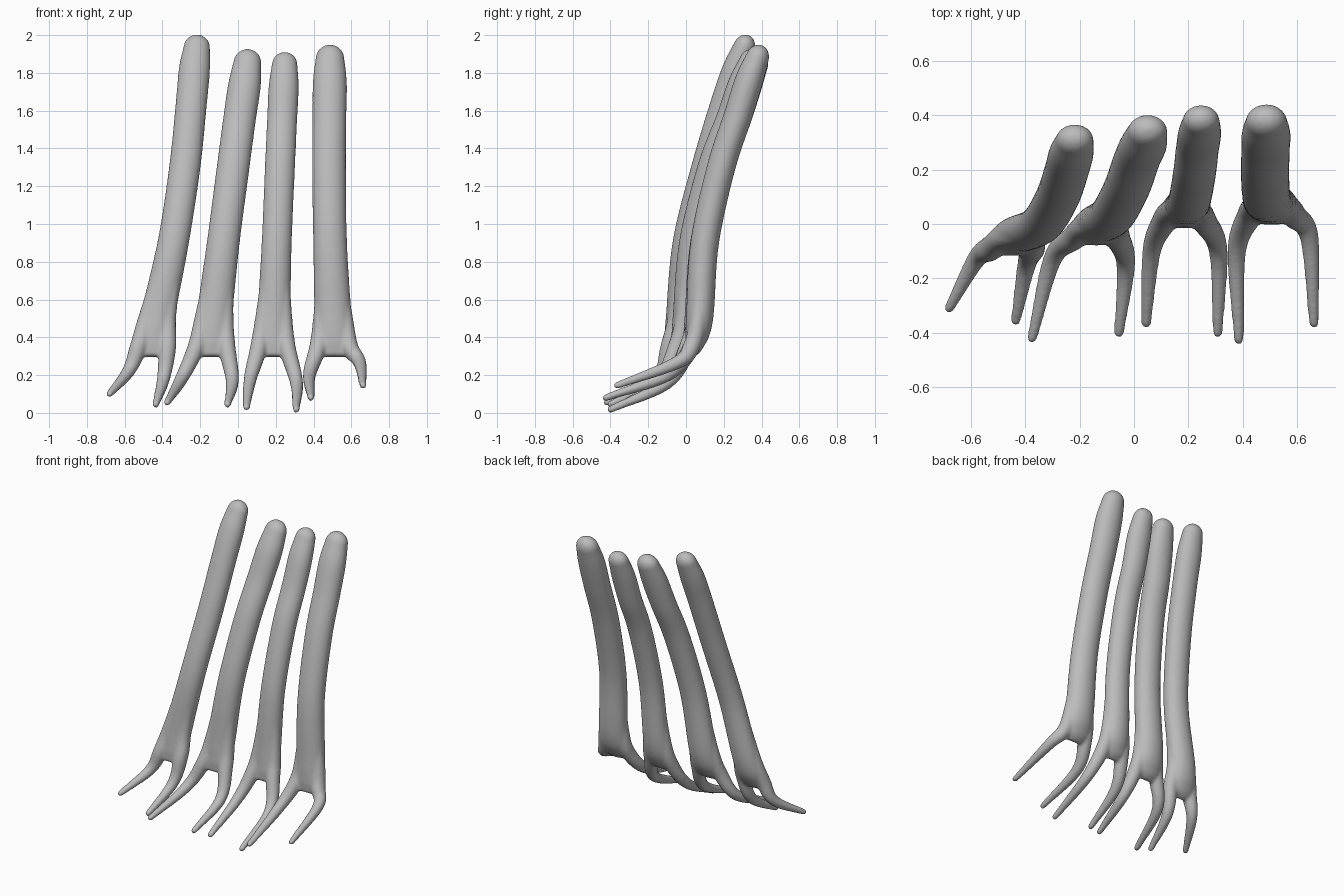
import bpy, bmesh, math
from mathutils import Vector

cube = bpy.data.objects.get("Cube")
if cube:
    bpy.data.objects.remove(cube, do_unlink=True)

SIDES = 24
mat = bpy.data.materials.new("plain grey")
mat.use_nodes = True
GREY = (0.5, 0.5, 0.5, 1)
mat.diffuse_color = GREY
mat.node_tree.nodes["Principled BSDF"].inputs["Base Color"].default_value = GREY


def spline(points, steps=8):
    """Smooth curve through points of any dimension."""
    pts = [Vector(p) for p in points]
    pts = [pts[0] * 2 - pts[1]] + pts + [pts[-1] * 2 - pts[-2]]
    out = []
    for a, b, c, d in zip(pts, pts[1:], pts[2:], pts[3:]):
        for i in range(steps):
            t = i / steps
            out.append(0.5 * (2 * b + (c - a) * t + (2 * a - 5 * b + 4 * c - d) * t ** 2
                              + (3 * b - a - 3 * c + d) * t ** 3))
    return out + [pts[-2]]


def tube(bm, centres, radii):
    """Loft oval rings (half width, half depth) along a path and round off the far end."""
    path = spline(centres)
    sizes = spline(radii)
    end_dir = (path[-1] - path[-2]).normalized()
    end, last = path[-1].copy(), sizes[-1].copy()
    for i in range(1, 7):
        a = math.radians(14 * i)
        path.append(end + end_dir * last.x * math.sin(a))
        sizes.append(last * math.cos(a))
    rings = []
    for i, (p, r) in enumerate(zip(path, sizes)):
        t = (path[min(i + 1, len(path) - 1)] - path[max(i - 1, 0)]).normalized()
        side = Vector((1, 0, 0))
        side = (side - t * side.dot(t)).normalized()
        depth = t.cross(side)
        rings.append([bm.verts.new(p + side * r.x * math.cos(a) + depth * r.y * math.sin(a))
                      for a in (math.tau * k / SIDES for k in range(SIDES))])
    for lo, hi in zip(rings, rings[1:]):
        for k in range(SIDES):
            n = (k + 1) % SIDES
            bm.faces.new((lo[k], lo[n], hi[n], hi[k]))
    bm.faces.new(rings[0][::-1])
    bm.faces.new(rings[-1])


def stalk(name, xs, ys, top, width, prongs):
    bm = bmesh.new()
    foot, mid, head = xs
    rise = top - 0.065
    # Shaft: thin web at the foot, leaning back towards a rounded head
    lean = [(0.3, 0.015), (0.36, 0.04), (0.5, 0.068), (0.9, 0.095), (1.3, 0.182),
            (rise - 0.3, 0.272), (rise - 0.12, 0.328), (rise, 0.372)]
    wide = (0.8, 1.12, 1.1, 1, 1, 1, 1, 0.85)
    deep = (0.22, 0.55, 0.8, 0.84, 0.84, 0.84, 0.83, 0.7)
    bend = spline([(foot, 0.4), (mid, 1.1), (head, rise)], 40)

    def x_at(z):
        return min(bend, key=lambda v: abs(v.y - z)).x

    def y_at(z):
        return ys[0] + (ys[1] - ys[0]) * (z - 0.3) / (rise - 0.3)

    tube(bm, [(x_at(z), y_at(z) + dy, z) for z, dy in lean],
         [(width * w, width * d) for w, d in zip(wide, deep)])
    # Two prongs splaying forward from the foot
    for s, (knee, tip) in zip((-1, 1), prongs):
        root = (x_at(0.75) + s * width * 0.45, ys[0] + 0.075, 0.75)
        thigh = (x_at(0.5) + s * width * 0.7, ys[0] + 0.06, 0.5)
        hip = (foot + s * width * 0.93, ys[0] + 0.025, 0.35)
        tube(bm, [root, thigh, hip, knee, tip],
             [(r, r) for r in (0.036, 0.043, 0.046, 0.035, 0.019)])
    bmesh.ops.recalc_face_normals(bm, faces=bm.faces)
    mesh = bpy.data.meshes.new(name)
    bm.to_mesh(mesh)
    bm.free()
    mesh.materials.append(mat)
    obj = bpy.data.objects.new(name, mesh)
    bpy.context.collection.objects.link(obj)
    # Fuse the tubes into one soft skin
    fuse = obj.modifiers.new("fuse", 'REMESH')
    fuse.mode = 'VOXEL'
    fuse.voxel_size = 0.009
    fuse.use_smooth_shade = True
    soft = obj.modifiers.new("soften", 'SMOOTH')
    soft.factor = 0.5
    soft.iterations = 10


stalk("right_outer_stalk", (-0.45, -0.308, -0.218), (-0.115, -0.065), 2.0, 0.083,
      [((-0.58, -0.13, 0.22), (-0.68, -0.31, 0.1)),
       ((-0.395, -0.15, 0.18), (-0.435, -0.355, 0.045))])
stalk("right_inner_stalk", (-0.14, -0.053, 0.05), (-0.075, -0.033), 1.92, 0.087,
      [((-0.3, -0.13, 0.18), (-0.375, -0.42, 0.055)),
       ((-0.03, -0.15, 0.17), (-0.055, -0.4, 0.045))])
stalk("left_inner_stalk", (0.185, 0.213, 0.247), (-0.015, 0.008), 1.91, 0.08,
      [((0.065, -0.1, 0.18), (0.045, -0.365, 0.03)),
       ((0.31, -0.1, 0.16), (0.308, -0.4, 0.018))])
stalk("left_outer_stalk", (0.507, 0.483, 0.487), (0.004, 0.004), 1.94, 0.09,
      [((0.378, -0.1, 0.2), (0.386, -0.425, 0.08)),
       ((0.645, -0.05, 0.265), (0.662, -0.365, 0.145))])
